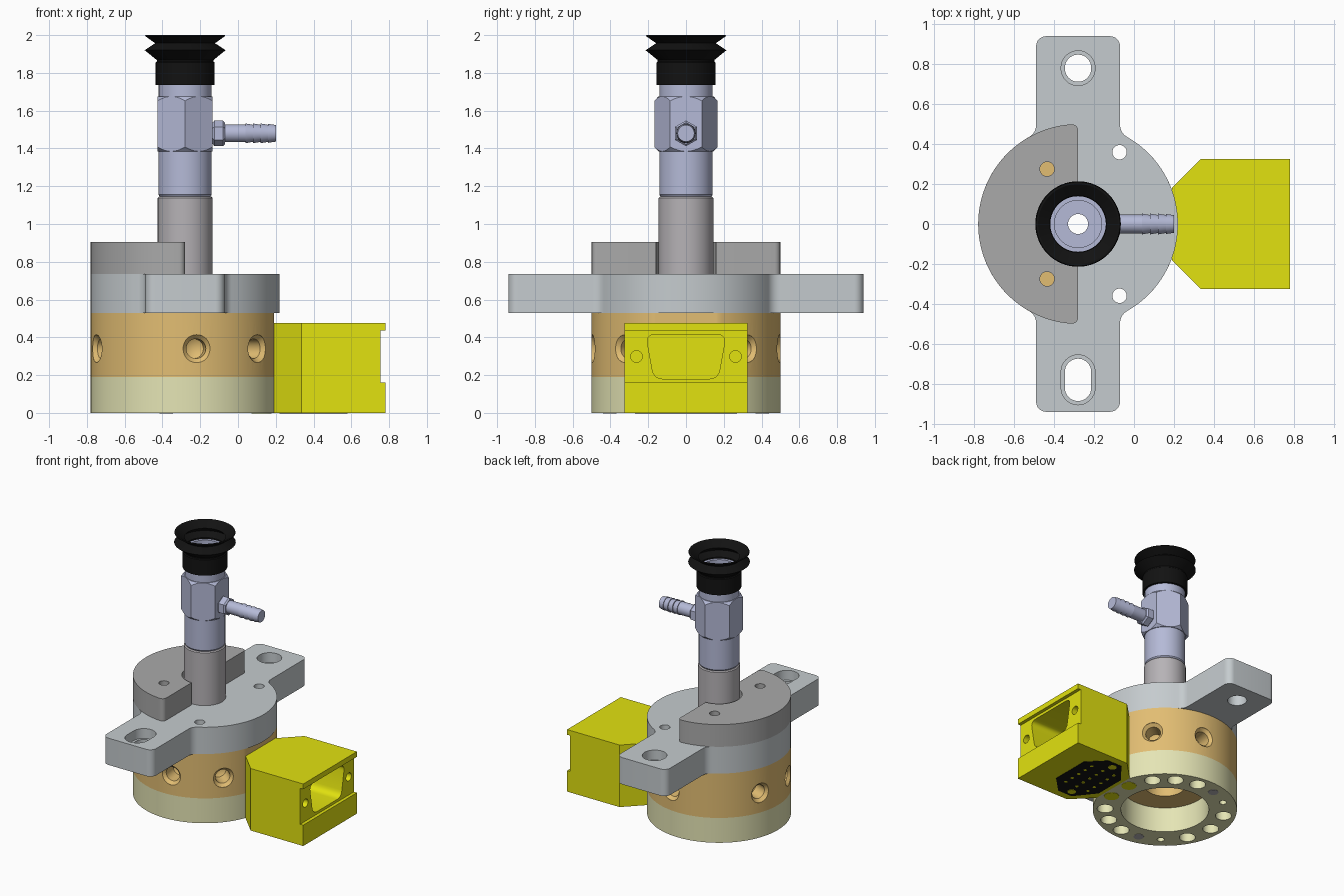
import bpy, bmesh
from math import sin, cos, radians, degrees, atan2, sqrt
from mathutils import Matrix, Vector

if "Cube" in bpy.data.objects:
    bpy.data.objects.remove(bpy.data.objects["Cube"])

AX = -0.28                                   # x of the main axis
C = Matrix.Translation((AX, 0, 0))
I = Matrix.Identity(4)
ALONG_X = Matrix.Rotation(radians(90), 4, 'Y')
YZ = Matrix(((0, 0, 1, 0), (1, 0, 0, 0), (0, 1, 0, 0), (0, 0, 0, 1)))


def material(name, rgb):
    m = bpy.data.materials.new(name)
    m.diffuse_color = (*rgb, 1)
    m.use_nodes = True
    m.node_tree.nodes["Principled BSDF"].inputs["Base Color"].default_value = m.diffuse_color
    return m


GOLD = material("gold", (0.76, 0.51, 0.17))
CREAM = material("cream", (0.78, 0.78, 0.46))
YELLOW = material("yellow", (0.76, 0.76, 0.005))
LAV = material("lavender", (0.46, 0.49, 0.68))
BLACK = material("black", (0.006, 0.006, 0.006))
SILVER = material("silver", (0.56, 0.60, 0.62))
GREY = material("grey", (0.40, 0.40, 0.40))
STEEL = material("steel", (0.47, 0.45, 0.47))


def finish(name, bm, mtx, mat):
    bmesh.ops.remove_doubles(bm, verts=bm.verts, dist=1e-5)
    bmesh.ops.recalc_face_normals(bm, faces=bm.faces)
    bm.transform(mtx)
    me = bpy.data.meshes.new(name)
    bm.to_mesh(me)
    bm.free()
    ob = bpy.data.objects.new(name, me)
    bpy.context.collection.objects.link(ob)
    if mat:
        me.materials.append(mat)
    return ob


def lathe(name, prof, mat=None, mtx=C, seg=64):
    """Spin a closed (radius, z) profile around z."""
    bm = bmesh.new()
    rings = [[bm.verts.new((r * cos(radians(360 * k / seg)), r * sin(radians(360 * k / seg)), z))
              for k in range(seg)] for r, z in prof]
    for i, a in enumerate(rings):
        j = (i + 1) % len(rings)
        if prof[i][0] == 0 and prof[j][0] == 0:
            continue
        for k in range(seg):
            n = (k + 1) % seg
            bm.faces.new((a[k], a[n], rings[j][n], rings[j][k]))
    return finish(name, bm, mtx, mat)


def rod(name, r, z0, z1, mat=None, mtx=C, seg=32):
    return lathe(name, [(0, z0), (r, z0), (r, z1), (0, z1)], mat, mtx, seg)


def prism(name, pts, z0, z1, mat=None, mtx=I):
    bm = bmesh.new()
    f = bm.faces.new([bm.verts.new((x, y, z0)) for x, y in pts])
    ext = bmesh.ops.extrude_face_region(bm, geom=[f], use_keep_orig=True)['geom']
    bmesh.ops.translate(bm, vec=(0, 0, z1 - z0), verts=[v for v in ext if isinstance(v, bmesh.types.BMVert)])
    return finish(name, bm, mtx, mat)


def arc(cx, cy, r, a0, a1, n=8):
    return [(cx + r * cos(radians(a0 + (a1 - a0) * i / n)), cy + r * sin(radians(a0 + (a1 - a0) * i / n)))
            for i in range(n + 1)]


def rounded(pts, r):
    out = []
    for i, p in enumerate(pts):
        p = Vector(p)
        a = p + (Vector(pts[i - 1]) - p).normalized() * r
        b = p + (Vector(pts[(i + 1) % len(pts)]) - p).normalized() * r
        for k in range(6):
            t = k / 5
            q = a * (1 - t) ** 2 + p * 2 * t * (1 - t) + b * t * t
            out.append((q.x, q.y))
    return out


def boolean(ob, cutter, op='DIFFERENCE'):
    cutter.hide_render = True
    m = ob.modifiers.new("cut", 'BOOLEAN')
    m.operation, m.object, m.solver = op, cutter, 'EXACT'
    bpy.context.view_layer.objects.active = ob
    bpy.ops.object.modifier_apply(modifier=m.name)
    bpy.data.objects.remove(cutter)


def box(x0, x1, y0, y1, z0, z1):
    return prism("cutter", [(x0, y0), (x1, y0), (x1, y1), (x0, y1)], z0, z1)


def polar(az, r=0.415):
    return Matrix.Translation((AX + r * cos(radians(az)), r * sin(radians(az)), 0))


# Cream base ring with its circle of holes
base = lathe("base_ring", [(0.305, 0), (0.5, 0), (0.5, 0.19), (0.305, 0.19)], CREAM, seg=96)
boolean(base, box(0.19, 0.4, -0.4, 0.4, -0.1, 0.3))
for az in (38, -38, 60, -60, 83, -83, 152, -152, 180):
    boolean(base, rod("cutter", 0.056, -0.1, 0.3 if abs(az) == 60 else 0.15, mtx=polar(az)))
for s in (1, -1):
    boolean(base, rod("cutter", 0.025, -0.1, 0.15, mtx=polar(s * 126)))
    rod("dowel_pin", 0.036, -0.002, 0.05, STEEL, polar(s * 104))
    rod("connector_pin", 0.052, -0.002, 0.05, YELLOW, polar(s * 13))

# Gold body with countersunk radial ports
body = lathe("gold_body", [(0.14, 0.19), (0.5, 0.19), (0.5, 0.53), (0.14, 0.53)], GOLD, seg=96)
boolean(body, box(0.19, 0.4, -0.4, 0.4, 0.1, 0.6))
for az in (40, -40, 83, -83, 160, -160):
    m = Matrix.Translation((AX, 0, 0.34)) @ Matrix.Rotation(radians(az), 4, 'Z') @ ALONG_X
    boolean(body, lathe("cutter", [(0, 0.34), (0.052, 0.37), (0.052, 0.475), (0.074, 0.497),
                                   (0.074, 0.6), (0, 0.6)], mtx=m, seg=32))
for s in (1, -1):
    boolean(body, rod("cutter", 0.036, 0.1, 0.6, mtx=polar(s * 60)))

# Mounting plate: a disc with two filleted arms, from one mirrored quarter
f = 0.07
fy = sqrt((0.5 + f) ** 2 - (0.21 + f) ** 2)
fa = degrees(atan2(fy, 0.21 + f))
q = arc(0, 0, 0.5, 0, fa, 16) + arc(0.21 + f, fy, f, fa + 180, 180)[1:] + arc(0.16, 0.89, 0.05, 0, 90)
half = q + [(-x, y) for x, y in reversed(q)]
outline = half[:-1] + [(-x, -y) for x, y in half[:-1]]
plate = prism("mounting_plate", outline, 0.53, 0.735, SILVER, C)


def slot(y, r, h):
    return arc(0, y + h, r, 0, 180, 16) + arc(0, y - h, r, 180, 360, 16)


for y, h in ((0.78, 0.002), (-0.78, 0.04)):
    boolean(plate, prism("cutter", slot(y, 0.085, h), 0.66, 0.8, mtx=C))
    boolean(plate, prism("cutter", slot(y, 0.066, h), 0.4, 0.7, mtx=C))
boolean(plate, rod("cutter", 0.05, 0.4, 0.8))
SCREWS = [Matrix.Translation((-0.435, s * 0.275, 0)) for s in (1, -1)]
for m in SCREWS + [polar(60), polar(-60)]:
    boolean(plate, rod("cutter", 0.036, 0.4, 0.8, mtx=m))

# Half-disc clamp around the back of the shaft
cy = sqrt(0.47 ** 2 - 0.03 ** 2)
ca = degrees(atan2(cy, -0.03))
clamp = prism("half_clamp", arc(-0.03, cy, 0.03, 0, ca, 6) + arc(0, 0, 0.5, ca, 360 - ca, 48)[1:-1]
              + arc(-0.03, -cy, 0.03, 360 - ca, 360, 6) + arc(0, 0, 0.16, 270, 90, 24), 0.735, 0.905, GREY, C)
for m in SCREWS:
    boolean(clamp, rod("cutter", 0.036, 0.7, 1, mtx=m))

# Shaft and fitting stack
lathe("shaft", [(0.05, 0.735), (0.145, 0.735), (0.145, 1.138), (0.138, 1.145), (0.05, 1.145)], STEEL)
lathe("fitting_body", [(0.05, 1.145), (0.134, 1.145), (0.141, 1.155), (0.141, 1.385), (0.13, 1.4), (0.13, 1.66),
                       (0.14, 1.67), (0.14, 1.88), (0.118, 1.88), (0.118, 1.84), (0.05, 1.84)], LAV)
nut = lathe("hex_section", [(0.1, 1.385), (0.168, 1.385), (0.168, 1.675), (0.1, 1.675)], LAV,
            C @ Matrix.Rotation(radians(90), 4, 'Z'), 6)
boolean(nut, lathe("cutter", [(0, 1.38), (0.141, 1.38), (0.17, 1.41), (0.17, 1.65), (0.141, 1.68), (0, 1.68)]),
        'INTERSECT')

# Side hose nozzle with barbs
NZ = Matrix.Translation((0, 0, 1.48)) @ ALONG_X
lathe("nozzle_nut", [(0, -0.16), (0.055, -0.16), (0.055, -0.135), (0.068, -0.125), (0.068, -0.08),
                     (0.058, -0.07), (0, -0.07)], LAV, NZ, 6)
barb = [(0, -0.08), (0.047, -0.08), (0.047, 0.04)]
for x in (0.04, 0.08, 0.12):
    barb += [(0.052, x), (0.045, x + 0.04)]
lathe("hose_nozzle", barb + [(0.05, 0.16), (0.044, 0.2), (0, 0.2)], LAV, NZ, 32)

# Black bellows suction cup
lathe("suction_cup", [(0.139, 1.735), (0.156, 1.735), (0.156, 1.855), (0.15, 1.86), (0.15, 1.868), (0.214, 1.92),
                      (0.158, 1.957), (0.212, 1.995), (0.21, 2.0), (0.2, 2.0), (0.142, 1.96), (0.185, 1.922),
                      (0.139, 1.89)], BLACK)

# Yellow connector housing with D-shaped socket
con = prism("connector_housing", [(0.19, -0.18), (0.335, -0.325), (0.78, -0.325), (0.78, 0.325),
                                  (0.335, 0.325), (0.19, 0.18)], 0, 0.475, YELLOW)
boolean(con, box(0.755, 0.9, -0.5, 0.5, 0.16, 0.435))
boolean(con, prism("cutter", rounded([(-0.17, 0.18), (0.17, 0.18), (0.212, 0.415), (-0.212, 0.415)], 0.05),
                   0.5, 0.9, mtx=YZ))
for s in (1, -1):
    boolean(con, rod("cutter", 0.031, 0.6, 0.9, mtx=Matrix.Translation((0, s * 0.262, 0.298)) @ ALONG_X))

# Black contact block and pins under the connector
prism("contact_block", [(0.22, -0.12), (0.34, -0.27), (0.46, -0.27), (0.58, -0.15), (0.58, 0.15),
                        (0.46, 0.27), (0.34, 0.27), (0.22, 0.12)], -0.002, 0.02, BLACK)
for s in (1, -1):
    rod("contact_screw", 0.03, -0.004, 0.02, YELLOW, Matrix.Translation((0.38, s * 0.22, 0)), 20)
for i in range(3):
    for j in range(5):
        rod("contact_pin", 0.012, -0.004, 0.02, YELLOW,
            Matrix.Translation((0.3 + 0.1 * i, (j - 2) * 0.07, 0)), 12)

# Smooth round surfaces, keep edges sharp
for ob in bpy.context.scene.objects:
    ob.select_set(True)
bpy.context.view_layer.objects.active = con
bpy.ops.object.shade_smooth_by_angle(angle=radians(28))
